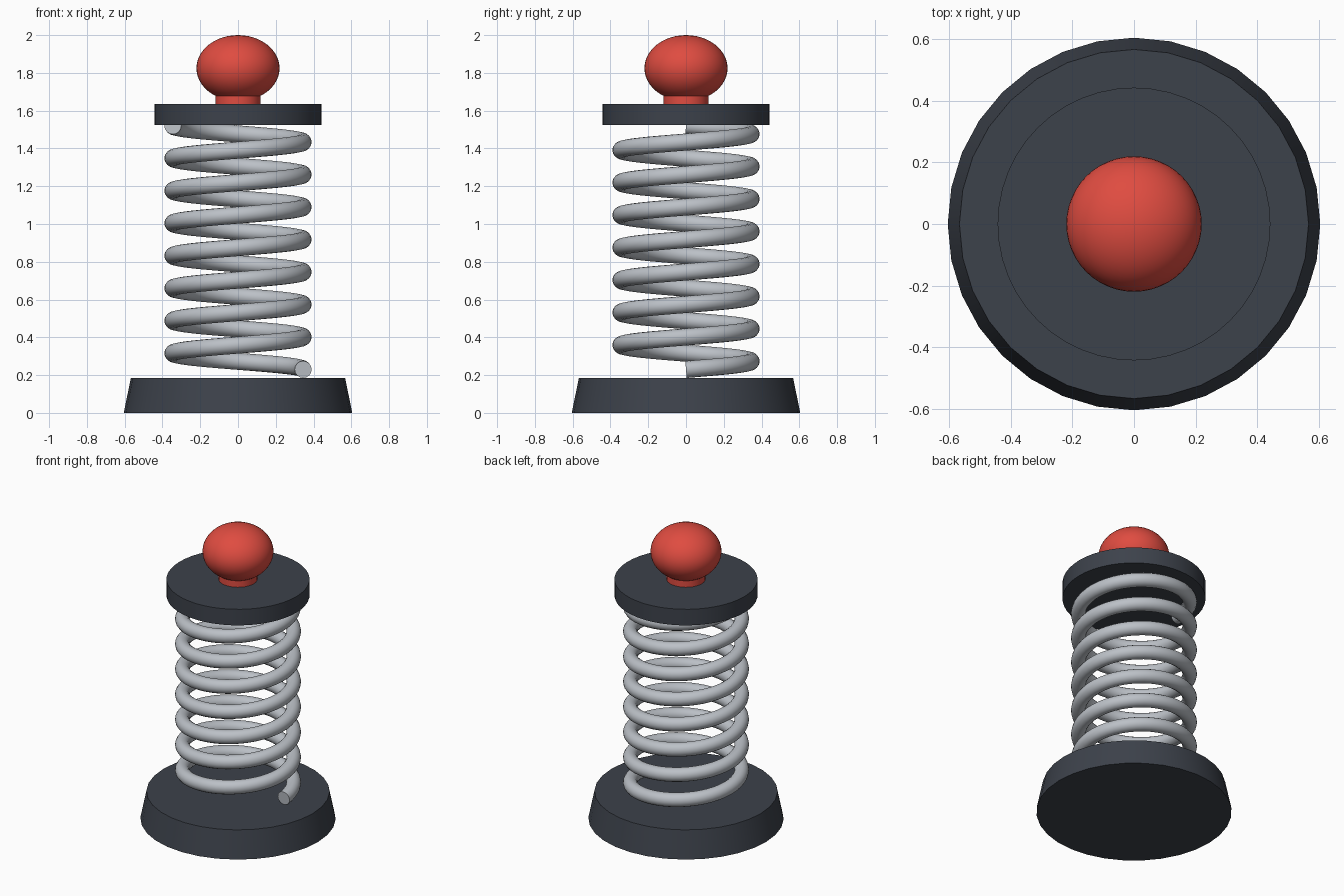
import bpy, bmesh
from math import sin, cos, pi, tau, radians
from mathutils import Vector

if "Cube" in bpy.data.objects:
    bpy.data.objects.remove(bpy.data.objects["Cube"])


def material(name, rgb):
    m = bpy.data.materials.new(name)
    m.diffuse_color = (*rgb, 1)
    m.use_nodes = True
    m.node_tree.nodes["Principled BSDF"].inputs["Base Color"].default_value = m.diffuse_color
    return m


DARK = material("dark slate", (0.046, 0.054, 0.070))
STEEL = material("steel grey", (0.50, 0.53, 0.57))
RED = material("red", (0.74, 0.072, 0.052))


def finish(name, bm, mat):
    bmesh.ops.recalc_face_normals(bm, faces=bm.faces)
    me = bpy.data.meshes.new(name)
    bm.to_mesh(me)
    bm.free()
    me.materials.append(mat)
    ob = bpy.data.objects.new(name, me)
    bpy.context.collection.objects.link(ob)
    bpy.ops.object.select_all(action='DESELECT')
    ob.select_set(True)
    bpy.context.view_layer.objects.active = ob
    bpy.ops.object.shade_smooth_by_angle(angle=radians(35))
    return ob


def frustum(name, r1, r2, z1, z2, sides, mat):
    bm = bmesh.new()
    bmesh.ops.create_cone(bm, cap_ends=True, segments=sides,
                          radius1=r1, radius2=r2, depth=z2 - z1)
    bmesh.ops.translate(bm, verts=bm.verts, vec=(0, 0, (z1 + z2) / 2))
    return finish(name, bm, mat)


# Base, top plate and knob neck
frustum("base", 0.605, 0.567, 0, 0.185, 32, DARK)
frustum("top_plate", 0.443, 0.443, 1.525, 1.635, 48, DARK)
frustum("knob_neck", 0.12, 0.12, 1.63, 1.69, 32, RED)

# Flattened ball knob
bm = bmesh.new()
bmesh.ops.create_uvsphere(bm, u_segments=48, v_segments=24, radius=1)
bmesh.ops.scale(bm, verts=bm.verts, vec=(0.22, 0.22, 0.175))
bmesh.ops.translate(bm, verts=bm.verts, vec=(0, 0, 1.825))
finish("knob", bm, RED)

# Coil spring: round wire swept along a helix
TURNS, STEPS, SIDES = 7.5, 48, 16
R, WIRE, Z0, Z1 = 0.345, 0.045, 0.23, 1.52
bm = bmesh.new()
rings = []
count = int(TURNS * STEPS)
for i in range(count + 1):
    a = tau * i / STEPS
    out = Vector((cos(a), sin(a), 0))
    centre = out * R + Vector((0, 0, Z0 + (Z1 - Z0) * i / count))
    tangent = Vector((-sin(a) * R, cos(a) * R, (Z1 - Z0) / (TURNS * tau))).normalized()
    up = out.cross(tangent)
    rings.append([bm.verts.new(centre + WIRE * (out * cos(tau * k / SIDES) + up * sin(tau * k / SIDES)))
                  for k in range(SIDES)])
for p, q in zip(rings, rings[1:]):
    for k in range(SIDES):
        n = (k + 1) % SIDES
        bm.faces.new((p[k], p[n], q[n], q[k]))
bm.faces.new(rings[0])
bm.faces.new(rings[-1])
finish("coil_spring", bm, STEEL)
